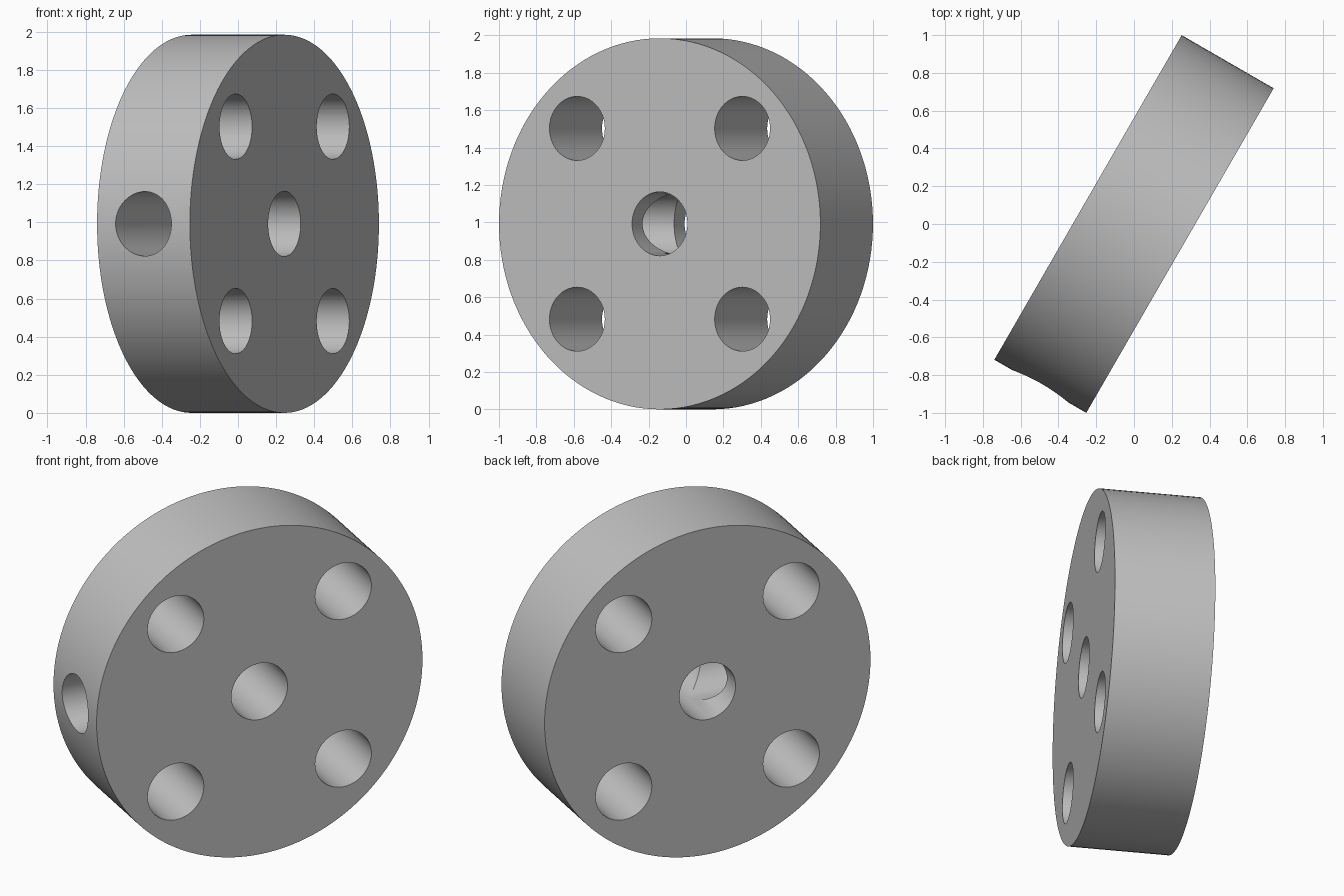
import bpy
import math
from mathutils import Vector

cube = bpy.data.objects.get("Cube")
if cube:
    bpy.data.objects.remove(cube, do_unlink=True)

RADIUS, THICK, HOLE, PITCH = 0.992, 0.562, 0.171, 0.51
angle = math.radians(30)
AXIS = Vector((math.cos(angle), -math.sin(angle), 0))   # through the disc
ACROSS = Vector((math.sin(angle), math.cos(angle), 0))  # level diameter
UP = Vector((0, 0, 1))
CENTRE = UP * RADIUS

# Single grey material
grey = bpy.data.materials.new("light_grey")
grey.use_nodes = True
grey.diffuse_color = (0.527, 0.527, 0.527, 1)
grey.node_tree.nodes["Principled BSDF"].inputs["Base Color"].default_value = grey.diffuse_color


def cylinder(name, centre, direction, radius, length, sides):
    bpy.ops.mesh.primitive_cylinder_add(vertices=sides, radius=radius, depth=length, location=centre)
    obj = bpy.context.object
    obj.name = name
    obj.rotation_euler = direction.to_track_quat('Z', 'Y').to_euler()
    obj.data.materials.append(grey)
    return obj


disc = cylinder("drilled_disc", CENTRE, AXIS, RADIUS, THICK, 128)

# Centre bore and four bolt holes, all through the thickness
cutters = [cylinder("bore_cutter", CENTRE, AXIS, HOLE, 1, 64)]
for u in (-PITCH, PITCH):
    for v in (-PITCH, PITCH):
        cutters.append(cylinder("bolt_hole_cutter", CENTRE + ACROSS * u + UP * v, AXIS, HOLE, 1, 64))

# Set-screw hole from the rim into the bore, on one side only
length = 1.2
cutters.append(cylinder("rim_hole_cutter", CENTRE - ACROSS * (length / 2), ACROSS, HOLE - 0.002, length, 64))

for cutter in cutters:
    mod = disc.modifiers.new("drill", 'BOOLEAN')
    mod.operation = 'DIFFERENCE'
    mod.solver = 'EXACT'
    mod.object = cutter

# Apply the drilling, then drop the cutters
bpy.ops.object.select_all(action='DESELECT')
disc.select_set(True)
bpy.context.view_layer.objects.active = disc
for mod in list(disc.modifiers):
    bpy.ops.object.modifier_apply(modifier=mod.name)
for cutter in cutters:
    bpy.data.objects.remove(cutter, do_unlink=True)

bpy.ops.object.shade_smooth_by_angle(angle=math.radians(30))
